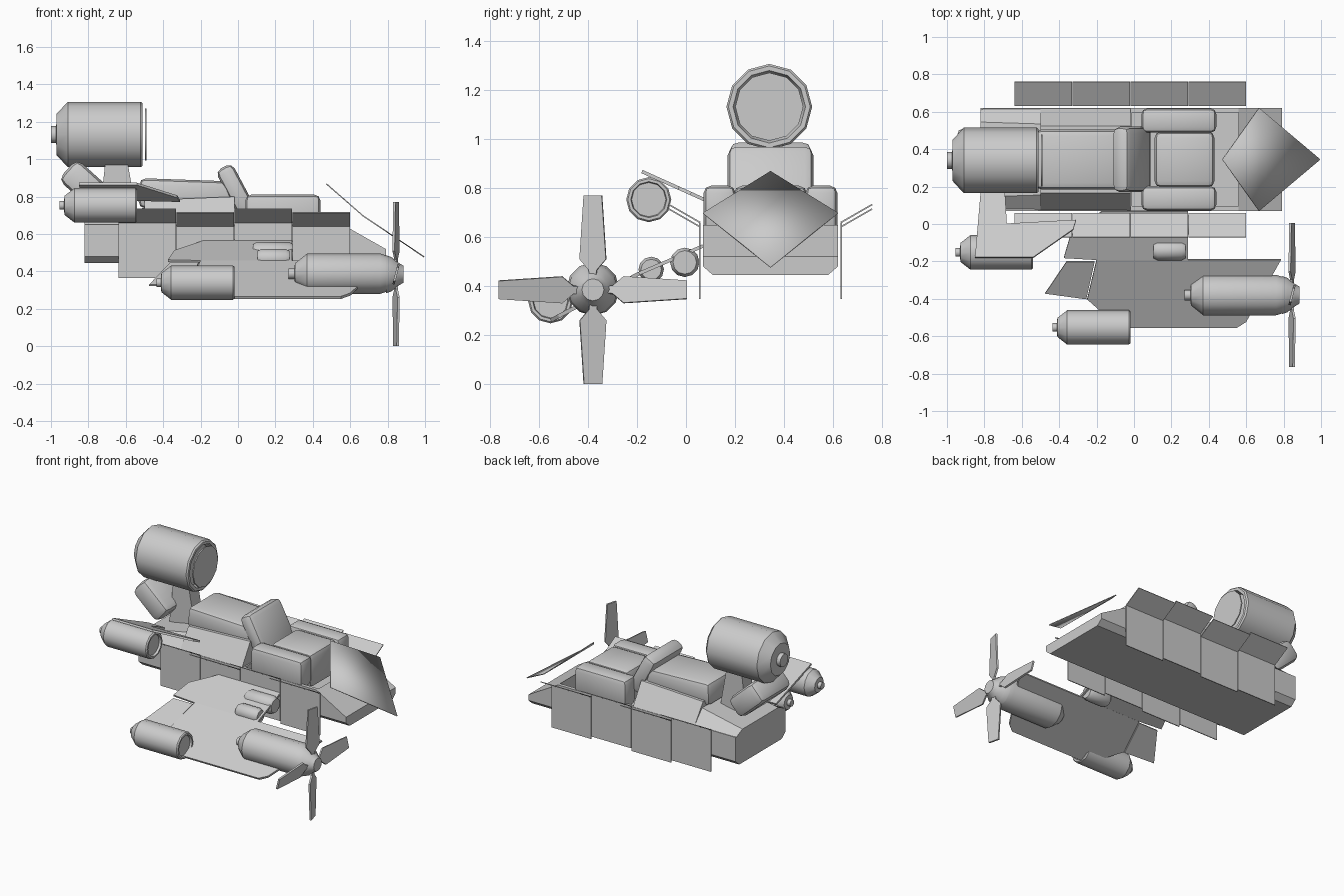
import bpy, bmesh, math
from mathutils import Vector, Matrix

if "Cube" in bpy.data.objects:
    bpy.data.objects.remove(bpy.data.objects["Cube"])

CY = 0.345  # centre line of the hull


def finish(bm, name, smooth=None):
    bmesh.ops.recalc_face_normals(bm, faces=bm.faces)
    me = bpy.data.meshes.new(name)
    bm.to_mesh(me)
    bm.free()
    ob = bpy.data.objects.new(name, me)
    bpy.context.collection.objects.link(ob)
    if smooth:
        bpy.ops.object.select_all(action='DESELECT')
        ob.select_set(True)
        bpy.context.view_layer.objects.active = ob
        bpy.ops.object.shade_smooth_by_angle(angle=math.radians(smooth))
    return ob


def lathe(name, profile, y, z, sides=12):
    """Body of revolution along x from (x, radius) pairs, with closed ends."""
    bm = bmesh.new()
    rings = []
    for x, r in profile:
        rings.append([bm.verts.new((x, y + r * math.sin(a), z + r * math.cos(a)))
                      for a in (2 * math.pi * i / sides for i in range(sides))])
    for a, b in zip(rings, rings[1:]):
        for i in range(sides):
            j = (i + 1) % sides
            bm.faces.new((a[i], a[j], b[j], b[i]))
    bm.faces.new(rings[0])
    bm.faces.new(rings[-1])
    return finish(bm, name, 32)


def loft(name, rings):
    """Skin between matching rings of 3D points, with capped ends."""
    bm = bmesh.new()
    vs = [[bm.verts.new(p) for p in ring] for ring in rings]
    n = len(vs[0])
    for a, b in zip(vs, vs[1:]):
        for i in range(n):
            bm.faces.new((a[i], a[(i + 1) % n], b[(i + 1) % n], b[i]))
    bm.faces.new(vs[0])
    bm.faces.new(vs[-1])
    return finish(bm, name)


def plate(name, pts, t=0.008):
    """Thin sheet from an outline."""
    bm = bmesh.new()
    bm.faces.new([bm.verts.new(p) for p in pts])
    ob = finish(bm, name)
    m = ob.modifiers.new("thickness", 'SOLIDIFY')
    m.thickness, m.offset = t, 0
    return ob


def cushion(name, centre, size, tilt=0, bevel=0.035):
    """Rounded box, tilted about y."""
    bm = bmesh.new()
    bmesh.ops.create_cube(bm, size=1)
    bmesh.ops.scale(bm, vec=size, verts=bm.verts)
    bmesh.ops.bevel(bm, geom=bm.edges[:], offset=bevel, segments=2,
                    profile=0.5, affect='EDGES')
    bm.transform(Matrix.Translation(centre) @ Matrix.Rotation(math.radians(tilt), 4, 'Y'))
    return finish(bm, name, 40)


# hull: chamfered tub with a wedge nose
def tub(x, top):
    half = [(0.235, 0.445), (0.275, 0.48), (0.275, top)]
    return ([(x, CY + a, b) for a, b in half]
            + [(x, CY - a, b) for a, b in reversed(half)])


hull = loft("hull", [tub(-0.82, 0.65), tub(0.56, 0.65), tub(0.79, 0.52)])

# cockpit opening
bm = bmesh.new()
bmesh.ops.create_cube(bm, size=1)
bm.transform(Matrix.Translation((0.275, CY, 0.67)) @ Matrix.Diagonal((0.57, 0.5, 0.24, 1)))
cutter = finish(bm, "cockpit_cutter")
cutter.hide_render = True
cutter.hide_viewport = True
cut = hull.modifiers.new("cockpit", 'BOOLEAN')
cut.object, cut.operation, cut.solver = cutter, 'DIFFERENCE', 'EXACT'


# sloped decks behind the cockpit
def deck(x, w, top):
    return [(x, CY - 0.275, 0.645), (x, CY + 0.275, 0.645), (x, CY + w, top), (x, CY - w, top)]


loft("rear_deck", [deck(-0.82, 0.2, 0.68), deck(-0.5, 0.19, 0.74)])
loft("mid_deck", [deck(-0.5, 0.18, 0.78), deck(-0.02, 0.18, 0.80)])

# engine cover, seat and arm rests
cushion("engine_cover", (-0.28, CY, 0.81), (0.5, 0.32, 0.16), 2)
cushion("seat_back", (-0.01, CY, 0.83), (0.1, 0.35, 0.29), -28)
cushion("seat", (0.27, CY, 0.69), (0.32, 0.3, 0.24))
for side, tag in ((-1, "near"), (1, "far")):
    cushion("arm_rest_" + tag, (0.24, CY + side * 0.208, 0.71), (0.4, 0.13, 0.2), 0, 0.03)

# windshield: a bent diamond sheet
bm = bmesh.new()
a, b, c, d = [bm.verts.new(p) for p in ((0.475, CY, 0.87), (0.67, 0.07, 0.70),
                                        (0.997, CY, 0.48), (0.67, 0.62, 0.70))]
bm.faces.new((a, b, d))
bm.faces.new((b, c, d))
shield = finish(bm, "windshield", 60)
m = shield.modifiers.new("thickness", 'SOLIDIFY')
m.thickness = 0.006

# hanging side panels with flared flaps on both sides
for side, tag in ((-1, "near"), (1, "far")):
    for i in range(4):
        x0 = -0.64 + 0.31 * i + 0.002
        x1 = x0 + 0.306
        dz = -0.018 * (i % 2)
        y = CY + side * 0.288
        yo = CY + side * 0.415
        plate(f"side_panel_{tag}_{i}", [(x0, y, 0.366 + dz), (x1, y, 0.366 + dz),
                                        (x1, y, 0.66 + dz), (x0, y, 0.66 + dz)], 0.006)
        plate(f"flap_{tag}_{i}", [(x0, y, 0.66 + dz), (x1, y, 0.66 + dz),
                                  (x1, yo, 0.733 + dz), (x0, yo, 0.733 + dz)], 0.006)

# big rear barrel with recessed mouth, separate front disc and supports
lathe("rear_barrel", [(-1.0, 0.045), (-0.972, 0.045), (-0.97, 0.11), (-0.91, 0.175),
                      (-0.52, 0.175), (-0.51, 0.167), (-0.51, 0.148), (-0.55, 0.135)],
      0.34, 1.132)
lathe("barrel_disc", [(-0.498, 0.139), (-0.49, 0.139)], 0.34, 1.132)
cushion("barrel_cradle", (-0.815, CY, 0.86), (0.26, 0.34, 0.15), 42, 0.04)
loft("barrel_pylon", [[(-0.74, CY + s * 0.05, 0.70), (-0.54, CY + s * 0.05, 0.70),
                       (-0.59, CY + s * 0.05, 0.98), (-0.71, CY + s * 0.05, 0.98)]
                      for s in (-1, 1)])


# tail fin, rising outward, with a pod beneath
def tail(x, y):
    return (x, y, 0.87 - 0.45 * (y + 0.185))


plate("tail_fin", [tail(*p) for p in ((-0.82, 0.17), (-0.69, 0.17), (-0.68, 0.0), (-0.31, 0.02),
                                      (-0.325, -0.03), (-0.54, -0.18), (-0.85, -0.18))], 0.014)


def pod(name, x0, x1, y, z, r):
    lathe(name, [(x0, 0.25 * r), (x0 + 0.025, 0.25 * r), (x0 + 0.027, 0.55 * r),
                 (x0 + 0.08, r), (x1 - 0.008, r), (x1, 0.93 * r), (x1, 0.8 * r),
                 (x1 - 0.015, 0.76 * r)], y, z)


pod("tail_pod", -0.955, -0.54, -0.152, 0.753, 0.092)
pod("wing_tip_pod", -0.437, -0.02, -0.553, 0.34, 0.092)


# lower wing: inner panel, main panel and trailing flap
def wing(x, y):
    return (x, y, 0.452 + (0.43 if y > -0.19 else 0.53) * (y + 0.19))


plate("wing_root", [wing(*p) for p in ((-0.17, 0.07), (0.29, 0.07), (0.29, -0.19),
                                       (-0.2, -0.19), (-0.375, -0.18), (-0.34, -0.06))], 0.014)
plate("wing_main", [wing(*p) for p in ((-0.2, -0.19), (0.785, -0.19), (0.6, -0.52), (0.55, -0.552),
                                       (-0.08, -0.552), (-0.25, -0.40))], 0.016)
plate("wing_flap", [(-0.36, -0.2, 0.447), (-0.21, -0.2, 0.447), (-0.255, -0.4, 0.335),
                    (-0.475, -0.37, 0.325)], 0.01)

# twin tanks by the wing root
for i, (x0, x1, y, z, r) in enumerate(((0.105, 0.275, -0.142, 0.468, 0.052),
                                       (0.08, 0.295, -0.005, 0.497, 0.06))):
    lathe(f"tank_{i}", [(x0, 0.8 * r), (x0 + 0.02, r), (x1 - 0.02, r), (x1, 0.8 * r)], y, z)

# engine and propeller
PY, PZ = -0.38, 0.385
lathe("engine", [(0.27, 0.028), (0.302, 0.028), (0.304, 0.055), (0.37, 0.108),
                 (0.76, 0.108), (0.80, 0.095)], PY, PZ + 0.003)
lathe("spinner", [(0.79, 0.102), (0.82, 0.092), (0.86, 0.06), (0.885, 0.045)], PY, PZ)
outline = [(-0.012, 0.04), (0.012, 0.04), (0.016, 0.08), (0.054, 0.125),
           (0.037, 0.385), (-0.037, 0.385), (-0.054, 0.125), (-0.016, 0.08)]
for i in range(4):
    rot = Matrix.Rotation(math.pi / 2 * i, 3, 'X')
    pts = [Vector((0.845, PY, PZ)) + rot @ Vector((0.25 * u, u, v)) for u, v in outline]
    plate(f"blade_{i}", pts, 0.012)
